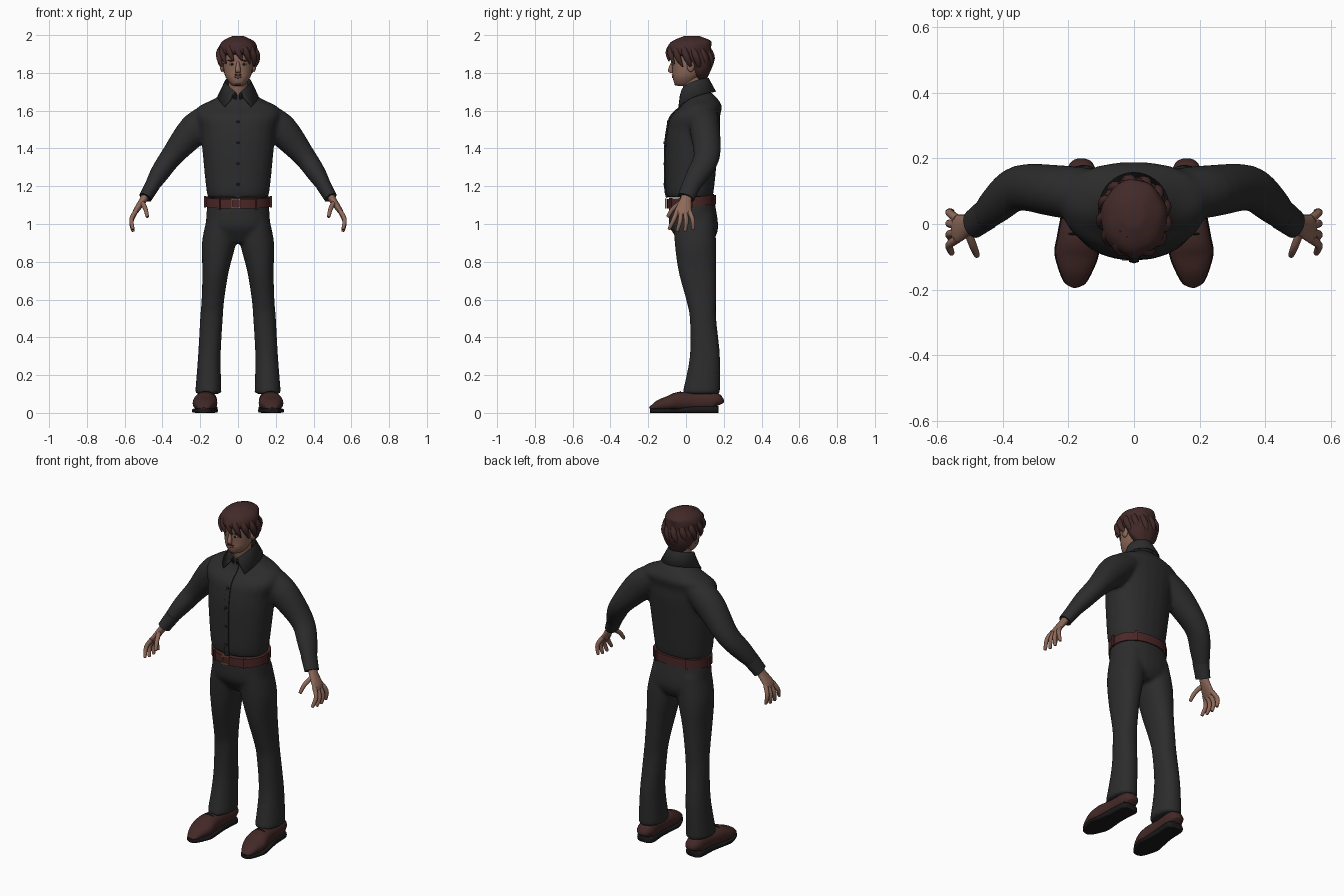
import bpy, bmesh, math
from mathutils import Vector, Matrix

if "Cube" in bpy.data.objects:
    bpy.data.objects.remove(bpy.data.objects["Cube"])


def material(name, red, green, blue):
    mat = bpy.data.materials.new(name)
    mat.use_nodes = True
    colour = (red, green, blue, 1)
    mat.diffuse_color = colour
    mat.node_tree.nodes["Principled BSDF"].inputs["Base Color"].default_value = colour
    return mat


cloth = material("charcoal cloth", .025, .025, .025)
skin = material("skin", .27, .14, .1)
hair_brown = material("dark brown hair", .055, .023, .022)
belt_leather = material("red brown belt leather", .07, .02, .02)
shoe_leather = material("brown shoe leather", .055, .022, .02)
black = material("black rubber", .01, .01, .01)
metal = material("copper buckle", .3, .13, .07)
eye_white = material("eye white", .35, .3, .27)
lip = material("lip", .17, .07, .05)

ACROSS = Vector((1, 0, 0))
DEPTH = Vector((0, 1, 0))
UP = Vector((0, 0, 1))


def spline(rings, steps):
    """Catmull-Rom interpolation of rings, positions and widths together."""
    points = [Vector(ring) for ring in rings]
    points = [points[0]] + points + [points[-1]]
    result = []
    for before, start, end, after in zip(points, points[1:], points[2:], points[3:]):
        for step in range(steps):
            t = step / steps
            slope_in, slope_out = (end - before) / 2, (after - start) / 2
            bend = (end - start) * 3 - slope_in * 2 - slope_out
            ease = (start - end) * 2 + slope_in + slope_out
            result.append(start + slope_in * t + bend * t ** 2 + ease * t ** 3)
    return result + [points[-1]]


def loft(bm, rings, ref=ACROSS, sides=24, power=2, steps=4, level=False, side=1, ripple=0):
    """Closed tube through (x, y, z, width along ref, width across it)."""
    points = spline(rings, steps)
    centres = [Vector(point[:3]) for point in points]
    last = len(points) - 1
    rows = []
    for i, centre in enumerate(centres):
        tangent = UP if level else (centres[min(i + 1, last)] - centres[max(i - 1, 0)]).normalized()
        u = (ref - tangent * ref.dot(tangent)).normalized()
        v = tangent.cross(u)
        row = []
        for k in range(sides):
            angle = math.tau * k / sides
            cos, sin = math.cos(angle), math.sin(angle)
            swell = 1 + ripple * math.sin(7 * angle + i / 3)
            along = math.copysign(abs(cos) ** (2 / power), cos) * points[i][3] * swell
            over = math.copysign(abs(sin) ** (2 / power), sin) * points[i][4] * swell
            place = centre + u * along + v * over
            row.append(bm.verts.new((place.x * side, place.y, place.z)))
        rows.append(row)
    for low, high in zip(rows, rows[1:]):
        for k in range(sides):
            bm.faces.new((low[k - 1], low[k], high[k], high[k - 1]))
    bm.faces.new(rows[0])
    bm.faces.new(rows[-1])


def column(bm, rows, **options):
    """Upright body form from (height, depth position, half width, half depth)."""
    loft(bm, [(0, y, z, a, b) for z, y, a, b in rows], level=True, **options)


def ball(bm, place, size):
    bmesh.ops.create_uvsphere(bm, u_segments=16, v_segments=10, radius=1,
                              matrix=Matrix.Translation(place) @ Matrix.Diagonal((*size, 1)))


def box(bm, place, size, turn=0):
    bmesh.ops.create_cube(bm, size=2, matrix=Matrix.Translation(place)
                          @ Matrix.Rotation(turn, 4, 'Z') @ Matrix.Diagonal((*size, 1)))


def part(name, mat, builder, sides=(1, -1), fuse=False, thickness=0):
    """Run a builder for each body side and make one smooth object of it."""
    bm = bmesh.new()
    for side in sides:
        builder(bm, side)
    bmesh.ops.recalc_face_normals(bm, faces=bm.faces)
    for face in bm.faces:
        face.smooth = True
    for edge in bm.edges:
        edge.smooth = edge.calc_face_angle(0) < math.radians(45)
    mesh = bpy.data.meshes.new(name)
    bm.to_mesh(mesh)
    bm.free()
    mesh.materials.append(mat)
    ob = bpy.data.objects.new(name, mesh)
    bpy.context.collection.objects.link(ob)
    if fuse:
        remesh = ob.modifiers.new("fuse", 'REMESH')
        remesh.mode, remesh.voxel_size, remesh.use_smooth_shade = 'VOXEL', .011, True
        soften = ob.modifiers.new("soften", 'SMOOTH')
        soften.factor, soften.iterations = .5, 5
    if thickness:
        solid = ob.modifiers.new("thickness", 'SOLIDIFY')
        solid.thickness, solid.offset = thickness, 0


CENTRE = (1,)

# Shirt: torso fused with sleeves
TORSO = ((1.14, .02, .16, .12), (1.2, .02, .17, .13), (1.4, .03, .19, .14), (1.5, .04, .2, .14),
         (1.57, .05, .22, .13), (1.62, .08, .21, .11), (1.66, .08, .13, .09), (1.7, .06, .07, .07))


def shirt(bm, side):
    if side > 0:
        column(bm, TORSO, power=2.2)
    loft(bm, [(.13, .09, 1.58, .08, .07), (.23, .1, 1.5, .08, .085), (.35, .11, 1.36, .07, .06),
              (.42, .06, 1.26, .06, .05), (.48, 0, 1.16, .04, .03)], ref=DEPTH, side=side)


def cuff(bm, side):
    loft(bm, [(.45, .03, 1.21, .05, .04), (.49, 0, 1.14, .045, .035)], ref=DEPTH, side=side)


# The placket follows the front of the torso
def placket(bm, side):
    loft(bm, [(0, y - b, z, .016, .006) for z, y, a, b in TORSO[:-1]], sides=12, power=4)


def buttons(bm, side):
    for k in range(4):
        z = 1.21 + k * .11
        ball(bm, (0, max(0, z - 1.45) / 5 - .115, z), (.008, .005, .008))


# Collar: a stand that folds over into two points
def collar(bm, side):
    rows = []
    for reach, width, depth, back, front in ((172, .07, .07, 1.7, 1.66), (172, .07, .075, 1.77, 1.69),
                                             (138, .105, .11, 1.7, 1.62)):
        row = []
        for i in range(33):
            t = i / 16 - 1
            angle = math.radians(reach * t)
            row.append(bm.verts.new((width * math.sin(angle), .045 + depth * math.cos(angle),
                                     back + (front - back) * abs(t) ** 2.5)))
        rows.append(row)
    for low, high in zip(rows, rows[1:]):
        for i in range(32):
            bm.faces.new((low[i], low[i + 1], high[i + 1], high[i]))


part("shirt", cloth, shirt, fuse=True)
part("shirt_cuffs", cloth, cuff)
part("shirt_placket", cloth, placket, CENTRE)
part("shirt_buttons", black, buttons, CENTRE)
part("shirt_collar", cloth, collar, CENTRE, thickness=.008)


# Trousers: hips fused with legs that spread towards the feet
def trousers(bm, side):
    if side > 0:
        column(bm, [(.9, .05, .05, .08), (.94, .05, .15, .11), (1, .04, .17, .13), (1.13, .03, .16, .12)],
               power=2.2)
    leg = ((.1, .08, .07, .1), (.3, .1, .06, .08), (.5, .09, .06, .07), (.6, .08, .06, .08),
           (.75, .06, .07, .1), (.9, .05, .09, .11), (1.05, .04, .08, .11))
    loft(bm, [(.158 - .07 * z * z, y, z, a, b) for z, y, a, b in leg], level=True, power=2.2, side=side)


part("trousers", cloth, trousers, fuse=True)


# Belt rising to the back, with loops and an open buckle
def tilt(y):
    return y * .09


def belt(bm, side):
    column(bm, [(z, .03, .17, .13) for z in (1.09, 1.14)], steps=1, sides=40, power=2.2)
    for vert in bm.verts:
        vert.co.z += tilt(vert.co.y)


def belt_loops(bm, side):
    for k in range(-1, 2):
        angle = math.radians(90 - side * 90 + k * 55)
        y = .03 + .135 * math.sin(angle)
        box(bm, (.175 * math.cos(angle), y, 1.115 + tilt(y)), (.005, .008, .03), angle)


def buckle(bm, side):
    box(bm, (.02 * side - .012, -.107, 1.108), (.004, .005, .026))
    box(bm, (-.012, -.107, 1.108 + .023 * side), (.022, .005, .004))


part("belt", belt_leather, belt, CENTRE)
part("belt_loops", belt_leather, belt_loops)
part("belt_buckle", metal, buckle)

# Shoes: the sole reuses the outline of the upper
SHOE = ((.17, .03, .03), (.15, .05, .05), (.05, .05, .05), (-.04, .06, .05), (-.09, .065, .04),
        (-.14, .05, .03), (-.18, .03, .015), (-.19, .01, .01))


def shoe_x(y):
    return .17 - .06 * y


def shoe_upper(bm, side):
    loft(bm, [(shoe_x(y), y, high + .01, wide, high) for y, wide, high in SHOE], side=side, power=2.3)


def shoe_sole(bm, side):
    rings = []
    for y, wide, high in SHOE:
        half = .018 if y > 0 else .012
        rings.append((shoe_x(y), y, half, wide + .003, half))
    loft(bm, rings, side=side, power=5)


def laces(bm, side):
    for k in range(3):
        y = -.03 - k * .02
        ball(bm, (shoe_x(y) * side, y, .105 - k * .008), (.03, .005, .01))


part("shoe_uppers", shoe_leather, shoe_upper)
part("shoe_soles", black, shoe_sole)
part("shoe_laces", black, laces)


# Hands: palm, four fanned fingers and a thumb
def digit(bm, root, middle, tip, side):
    widths = (.013, .012, .009)
    rings = [(*place, width, width) for place, width in zip((root, middle, tip), widths)]
    end = tip + (tip - middle) * .06
    loft(bm, rings + [(*end, .003, .003)], ref=DEPTH, sides=10, side=side)


def hand(bm, side):
    loft(bm, [(.48, .01, 1.17, .03, .02), (.5, 0, 1.13, .03, .02), (.54, -.015, 1.07, .043, .015),
              (.55, -.015, 1.05, .03, .01)], ref=DEPTH, side=side)
    for k in range(4):
        fan = k - 1.5
        root = Vector((.54, -.015 + .021 * fan, 1.07))
        middle = root + Vector((.024, .012 * fan, abs(fan) * .01 - .06))
        tip = middle + Vector((-.007, .009 * fan - .01, -.05))
        digit(bm, root, middle, tip, side)
    digit(bm, Vector((.505, -.03, 1.11)), Vector((.49, -.07, 1.08)), Vector((.48, -.095, 1.04)), side)


part("hands", skin, hand)


# Head, neck, nose and ears
def head(bm, side):
    if side > 0:
        column(bm, [(1.65, .05, .05, .05), (1.79, .03, .05, .06)])
        column(bm, [(1.73, -.02, .02, .02), (1.742, -.01, .04, .05), (1.775, 0, .064, .07),
                    (1.81, .013, .075, .085), (1.86, .02, .08, .097), (1.91, .025, .08, .1),
                    (1.97, .03, .04, .05)], power=2.2)
        column(bm, [(1.86, -.07, .007, .008), (1.815, -.082, .014, .014), (1.8, -.075, .012, .01)], sides=14)
    ball(bm, (.084 * side, .025, 1.835), (.012, .02, .03))


def beard(bm, side):
    ball(bm, (.011 * side, -.071, 1.79), (.011, .005, .003))
    ball(bm, (.005 * side, -.05, 1.745), (.014, .012, .013))


part("head", skin, head)
part("eyes", eye_white, lambda bm, side: ball(bm, (.032 * side, -.067, 1.846), (.014, .008, .006)))
part("pupils", black, lambda bm, side: ball(bm, (.032 * side, -.073, 1.846), (.006, .004, .006)))
part("eyebrows", hair_brown, lambda bm, side: ball(bm, (.035 * side, -.068, 1.865), (.02, .008, .004)))
part("lips", lip, lambda bm, side: ball(bm, (0, -.066, 1.778), (.02, .009, .007)), CENTRE)
part("moustache_and_goatee", hair_brown, beard)


# Hair: rippled cap, and locks that swirl from the crown down to the hairline
def hair(bm, side):
    column(bm, [(1.765, .08, .04, .03), (1.8, .075, .075, .05), (1.84, .07, .09, .07), (1.88, .05, .1, .09),
                (1.905, .02, .1, .115), (1.94, .02, .1, .115), (1.97, .03, .08, .1), (1.995, .03, .03, .04)],
           sides=48, ripple=.018)
    locks = 13
    for k in range(locks):
        heading = math.tau * (k / locks - .5)
        reach = math.radians(95) + abs(heading) * .3
        rings = []
        for t, width in zip((.3, .6, .8, 1), (.01, .018, .015, .003)):
            turn, drop = heading + (t - 1) * .9, reach * t
            rings.append((.1 * math.sin(drop) * math.sin(turn), .02 - .115 * math.sin(drop) * math.cos(turn),
                          1.88 + .11 * math.cos(drop), width, width))
        loft(bm, rings, ref=UP, sides=12)


part("hair", hair_brown, hair, CENTRE)
